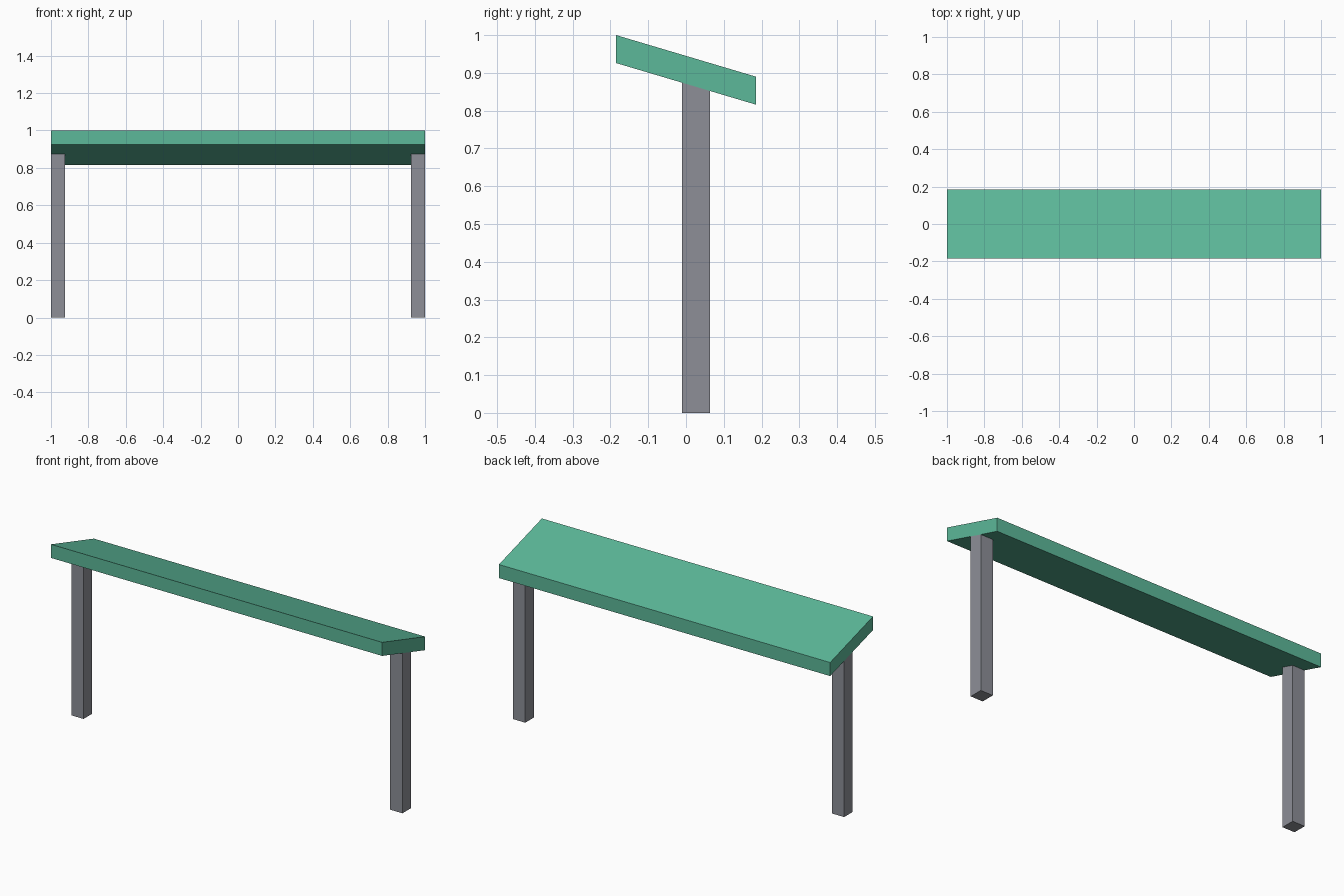
import bpy
import bmesh

cube = bpy.data.objects.get("Cube")
if cube:
    bpy.data.objects.remove(cube, do_unlink=True)


def make_material(name, colour):
    mat = bpy.data.materials.new(name)
    mat.use_nodes = True
    mat.diffuse_color = colour
    mat.node_tree.nodes["Principled BSDF"].inputs["Base Color"].default_value = colour
    return mat


def extrude_profile(name, profile, x_start, x_end, mat):
    """Sweep a closed (y, z) profile along x into a solid."""
    bm = bmesh.new()
    face = bm.faces.new([bm.verts.new((x_start, y, z)) for y, z in profile])
    swept = bmesh.ops.extrude_face_region(bm, geom=[face])["geom"]
    verts = [v for v in swept if isinstance(v, bmesh.types.BMVert)]
    bmesh.ops.translate(bm, verts=verts, vec=(x_end - x_start, 0, 0))
    bmesh.ops.recalc_face_normals(bm, faces=bm.faces)
    mesh = bpy.data.meshes.new(name)
    bm.to_mesh(mesh)
    bm.free()
    mesh.materials.append(mat)
    obj = bpy.data.objects.new(name, mesh)
    bpy.context.collection.objects.link(obj)
    return obj


green = make_material("sea_green", (0.107, 0.479, 0.319, 1))
grey = make_material("cool_grey", (0.266, 0.275, 0.309, 1))

HALF_LENGTH, HALF_DEPTH = 1.0, 0.185
THICKNESS = 0.074
FRONT_TOP, BACK_TOP = 1.0, 0.89


def underside(y):
    t = (y + HALF_DEPTH) / (2 * HALF_DEPTH)
    return FRONT_TOP + t * (BACK_TOP - FRONT_TOP) - THICKNESS


# Sloping slab with upright edges
slab = [(-HALF_DEPTH, underside(-HALF_DEPTH)), (HALF_DEPTH, underside(HALF_DEPTH)),
        (HALF_DEPTH, BACK_TOP), (-HALF_DEPTH, FRONT_TOP)]
extrude_profile("sloping_top", slab, -HALF_LENGTH, HALF_LENGTH, green)

# Two posts, cut to the slope where they meet the slab
y0, y1 = -0.01, 0.064
post = [(y0, 0), (y1, 0), (y1, underside(y1)), (y0, underside(y0))]
for name, side in (("left_post", 1), ("right_post", -1)):
    extrude_profile(name, post, side * (HALF_LENGTH - THICKNESS), side * HALF_LENGTH, grey)
